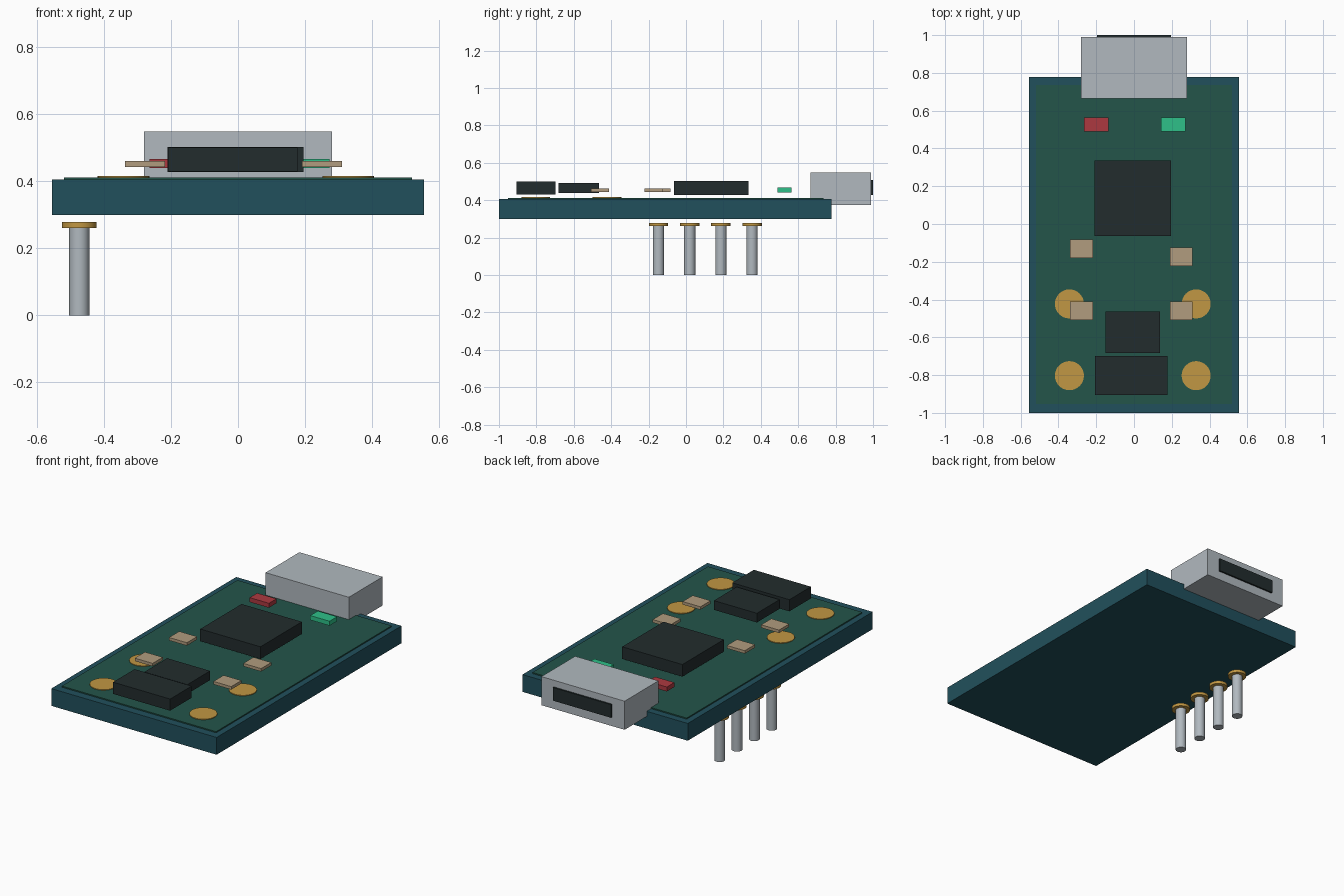
import bpy
import bmesh
import math

cube = bpy.data.objects.get("Cube")
if cube:
    bpy.data.objects.remove(cube, do_unlink=True)


def linear(c):
    c /= 255
    return c / 12.92 if c <= 0.04045 else ((c + 0.055) / 1.055) ** 2.4


def material(name, rgb, metallic=0.0):
    m = bpy.data.materials.new(name)
    m.use_nodes = True
    col = tuple(linear(c) for c in rgb) + (1.0,)
    m.diffuse_color = col
    bsdf = next(n for n in m.node_tree.nodes if n.type == 'BSDF_PRINCIPLED')
    bsdf.inputs["Base Color"].default_value = col
    return m


BOARD = material("board teal", (33, 80, 92))
MASK = material("mask green", (35, 85, 74))
BLACK = material("chip black", (34, 44, 45))
STEEL = material("steel grey", (177, 185, 191))
GOLD = material("pad gold", (193, 151, 67))
TAN = material("capacitor tan", (177, 156, 126))
RED = material("light red", (172, 57, 64))
GREEN = material("light green", (46, 192, 137))


def finish(name, bm, mat, smooth=False):
    me = bpy.data.meshes.new(name)
    bm.to_mesh(me)
    bm.free()
    me.materials.append(mat)
    ob = bpy.data.objects.new(name, me)
    bpy.context.collection.objects.link(ob)
    if smooth:
        bpy.ops.object.select_all(action='DESELECT')
        ob.select_set(True)
        bpy.context.view_layer.objects.active = ob
        bpy.ops.object.shade_smooth_by_angle(angle=math.radians(35))
    return ob


def box(name, x, y, z, mat):
    """Box from (min, max) pairs on each axis."""
    bm = bmesh.new()
    bmesh.ops.create_cube(bm, size=1)
    for v in bm.verts:
        v.co = [(a + b) / 2 + c * (b - a) for c, (a, b) in zip(v.co, (x, y, z))]
    return finish(name, bm, mat)


def disc(name, x, y, z, r, mat):
    """Upright cylinder between two heights."""
    bm = bmesh.new()
    bmesh.ops.create_cone(bm, cap_ends=True, segments=32, radius1=r, radius2=r,
                          depth=z[1] - z[0])
    bmesh.ops.translate(bm, verts=bm.verts, vec=(x, y, (z[0] + z[1]) / 2))
    return finish(name, bm, mat, True)


# Circuit board with a raised solder mask
box("board", (-0.556, 0.556), (-1.0, 0.777), (0.30, 0.405), BOARD)
box("solder_mask", (-0.519, 0.519), (-0.952, 0.735), (0.404, 0.412), MASK)

# Connector shell with its dark opening at the back edge
box("connector_shell", (-0.28, 0.28), (0.665, 0.99), (0.374, 0.548), STEEL)
box("connector_opening", (-0.196, 0.196), (0.98, 1.0), (0.428, 0.508), BLACK)

# Chips
box("main_chip", (-0.21, 0.195), (-0.063, 0.335), (0.428, 0.502), BLACK)
box("small_chip", (-0.152, 0.137), (-0.682, -0.464), (0.437, 0.493), BLACK)
box("front_chip", (-0.207, 0.177), (-0.905, -0.698), (0.430, 0.501), BLACK)

# Indicator lights
box("red_light", (-0.265, -0.135), (0.49, 0.563), (0.44, 0.467), RED)
box("green_light", (0.143, 0.273), (0.49, 0.563), (0.44, 0.467), GREEN)

# Capacitors
for i, (x, y) in enumerate([(-0.278, -0.131), (0.251, -0.173),
                            (-0.278, -0.460), (0.251, -0.460)]):
    box(f"capacitor_{i + 1}", (x - 0.06, x + 0.06), (y - 0.049, y + 0.049),
        (0.443, 0.461), TAN)

# Round contact pads
for side, x in (("right", -0.342), ("left", 0.329)):
    for place, y in (("front", -0.803), ("rear", -0.423)):
        disc(f"{place}_{side}_pad", x, y, (0.408, 0.416), 0.077, GOLD)

# Row of header pins under the right edge
for i in range(4):
    y = -0.147 + i * 0.1667
    disc(f"pin_{i + 1}", -0.474, y, (0.0, 0.265), 0.03, STEEL)
    disc(f"pin_collar_{i + 1}", -0.474, y, (0.261, 0.279), 0.052, GOLD)
